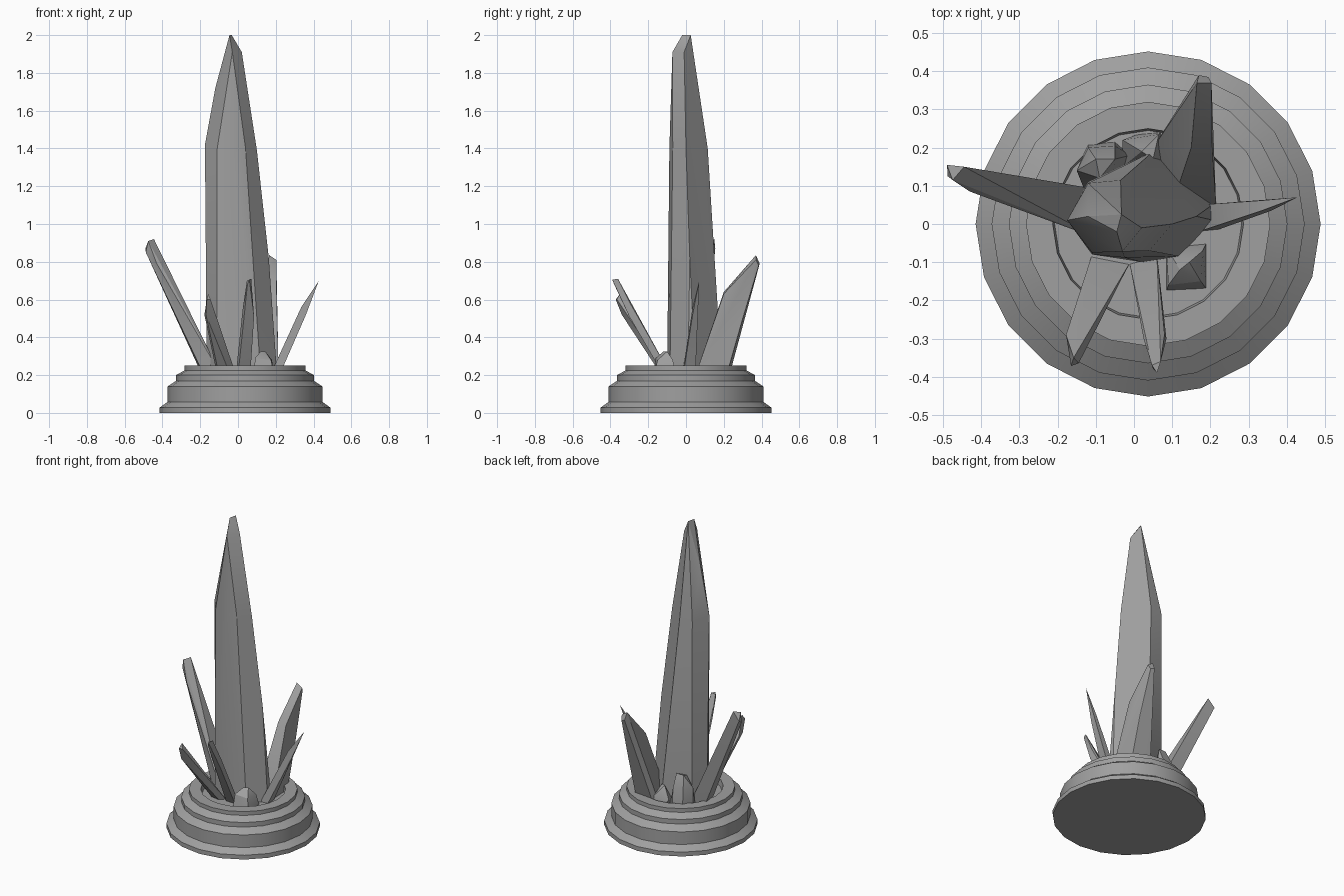
import bpy
import bmesh
from math import cos, sin, tau, radians

cube = bpy.data.objects.get("Cube")
if cube:
    bpy.data.objects.remove(cube, do_unlink=True)

stone = bpy.data.materials.new("grey stone")
stone.use_nodes = True
grey = (0.35, 0.35, 0.35, 1)
stone.diffuse_color = grey
stone.node_tree.nodes["Principled BSDF"].inputs["Base Color"].default_value = grey


def finish(name, bm, angle):
    """Turn a bmesh into a shaded object with the shared material."""
    bmesh.ops.recalc_face_normals(bm, faces=bm.faces)
    mesh = bpy.data.meshes.new(name)
    bm.to_mesh(mesh)
    bm.free()
    mesh.materials.append(stone)
    obj = bpy.data.objects.new(name, mesh)
    bpy.context.collection.objects.link(obj)
    bpy.ops.object.select_all(action='DESELECT')
    obj.select_set(True)
    bpy.context.view_layer.objects.active = obj
    bpy.ops.object.shade_smooth_by_angle(angle=radians(angle))
    return obj


def turned(name, profile, centre_x, sides):
    """Revolve a radius/height profile and cap both ends."""
    bm = bmesh.new()
    rings = []
    for radius, z in profile:
        rings.append([bm.verts.new((centre_x + radius * cos(tau * i / sides),
                                    radius * sin(tau * i / sides), z))
                      for i in range(sides)])
    for lower, upper in zip(rings, rings[1:]):
        for i in range(sides):
            j = (i + 1) % sides
            bm.faces.new((lower[i], lower[j], upper[j], upper[i]))
    bm.faces.new(rings[0])
    bm.faces.new(rings[-1])
    return finish(name, bm, 30)


def crystal(name, foot, upper):
    """Wrap a faceted shard around its foot outline and its upper corners."""
    bm = bmesh.new()
    for x, y in foot:
        bm.verts.new((x, y, FOOT_Z))
    for corner in upper:
        bm.verts.new(corner)
    hull = bmesh.ops.convex_hull(bm, input=bm.verts)
    spare = {v for key in ("geom_interior", "geom_unused") for v in hull[key]
             if isinstance(v, bmesh.types.BMVert)}
    bmesh.ops.delete(bm, geom=list(spare), context='VERTS')
    bmesh.ops.dissolve_limit(bm, angle_limit=radians(2),
                             verts=bm.verts, edges=bm.edges)
    return finish(name, bm, 25)


FOOT_Z = 0.2

# Stepped round pedestal with a shallow recess
turned("pedestal",
       [(.452, 0), (.452, .028), (.41, .058), (.41, .14), (.365, .17), (.365, .2),
        (.32, .225), (.32, .25), (.25, .25), (.245, .21)],
       centre_x=0.037, sides=20)

# Tall central crystal
crystal("main_crystal",
        [(-.165, .02), (-.11, -.08), (.02, -.1), (.12, -.085),
         (.207, .01), (.205, .05), (.05, .19), (-.12, .11)],
        [(.163, .02, .82),
         (-.175, .01, 1.42), (-.11, -.075, 1.4), (-.025, -.088, 1.4),
         (.04, -.07, 1.4), (.1, 0, 1.39), (-.035, .115, 1.4), (-.12, .107, 1.4),
         (-.12, .02, 1.72), (-.03, -.072, 1.91), (.02, -.01, 1.91),
         (-.045, -.02, 2), (-.033, .025, 2)])

# Leaning crystals around it
crystal("right_crystal",
        [(-.19, .09), (-.18, 0), (-.09, .09), (-.09, -.04)],
        [(-.43, .085, .79), (-.49, .155, .87), (-.488, .125, .85),
         (-.475, .115, .91), (-.445, .15, .92)])

crystal("back_crystal",
        [(.05, .2), (.07, .23), (.205, .215), (.215, .05), (.1, .05)],
        [(.205, .2, .63), (.15, .2, .64), (.125, .31, .5), (.205, .3, .5),
         (.165, .37, .835), (.203, .37, .81), (.17, .39, .79), (.195, .385, .78)])

crystal("left_crystal",
        [(.17, -.02), (.22, -.015), (.22, .05), (.17, .05)],
        [(.335, .035, .56), (.36, .035, .52), (.34, .062, .55), (.428, .07, .7)])

crystal("front_right_crystal",
        [(-.11, -.08), (-.01, -.1), (-.04, -.13), (-.1, -.12)],
        [(-.178, -.29, .52), (-.128, -.29, .5), (-.17, -.34, .52),
         (-.165, -.372, .6), (-.145, -.365, .6), (-.158, -.35, .63)])

crystal("front_crystal",
        [(-.012, -.1), (.06, -.08), (.065, -.12), (0, -.12)],
        [(.025, -.3, .55), (.085, -.3, .51), (.08, -.29, .57),
         (.05, -.38, .68), (.047, -.37, .7), (.07, -.36, .71), (.06, -.39, .705)])

# Small stubs close to the foot
crystal("front_left_stub",
        [(.085, -.175), (.19, -.17), (.19, -.05), (.085, -.06)],
        [(.09, -.16, .29), (.175, -.15, .28), (.18, -.07, .28),
         (.12, -.12, .325), (.145, -.1, .325)])

crystal("back_right_stub",
        [(-.15, .14), (-.12, .21), (-.05, .215), (-.01, .18), (-.06, .08), (-.13, .09)],
        [(-.15, .14, .34), (-.12, .2, .34), (-.05, .205, .34),
         (-.1, .17, .42), (-.05, .17, .42), (-.09, .12, .4)])

crystal("back_stub",
        [(-.03, .2), (.01, .235), (.07, .24), (.08, .16), (-.03, .15)],
        [(-.03, .22, .26), (.065, .235, .27), (.02, .19, .33), (.05, .17, .33)])
